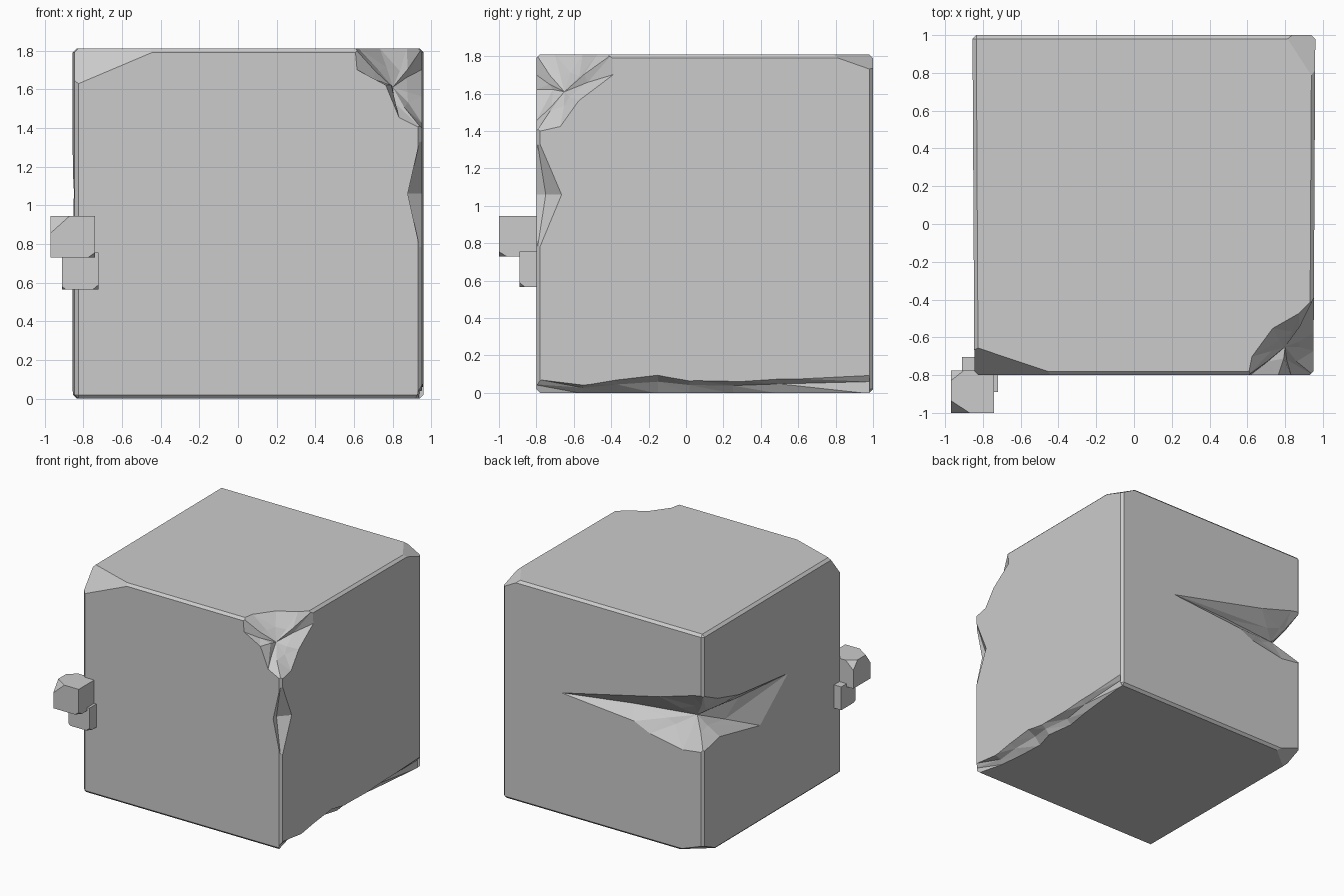
import bpy, bmesh, random
from mathutils import Vector as V

if "Cube" in bpy.data.objects:
    bpy.data.objects.remove(bpy.data.objects["Cube"])

random.seed(4)


def finish(bm, name):
    bmesh.ops.recalc_face_normals(bm, faces=bm.faces)
    me = bpy.data.meshes.new(name)
    bm.to_mesh(me)
    bm.free()
    ob = bpy.data.objects.new(name, me)
    bpy.context.collection.objects.link(ob)
    return ob


def chop(bm, a, b, c):
    """Slice off the corner lying outside the plane through three points."""
    a, b, c = V(a), V(b), V(c)
    n = (b - a).cross(c - a).normalized()
    mid = sum((v.co for v in bm.verts), V()) / len(bm.verts)
    if n.dot(mid - a) > 0:
        n = -n
    geom = bm.verts[:] + bm.edges[:] + bm.faces[:]
    r = bmesh.ops.bisect_plane(bm, geom=geom, plane_co=a, plane_no=n, clear_outer=True)
    edges = [e for e in bm.edges if e.is_boundary]
    bmesh.ops.holes_fill(bm, edges=edges, sides=0)


def block(name, lo, hi, bevel, chops, flare=0.0):
    """Box between two corners, lightly bevelled, with chopped corners."""
    bm = bmesh.new()
    bmesh.ops.create_cube(bm, size=1)
    for v in bm.verts:
        v.co = V([lo[i] if v.co[i] < 0 else hi[i] for i in range(3)])
        if v.co.y == hi[1]:
            v.co.x += flare if v.co.x > 0 else -flare
    if bevel:
        bmesh.ops.bevel(bm, geom=bm.edges[:], offset=bevel, segments=1, affect='EDGES')
    for pts in chops:
        chop(bm, *pts)
    return finish(bm, name)


def subtract(target, cutter):
    m = target.modifiers.new("carve", 'BOOLEAN')
    m.operation, m.solver, m.object = 'DIFFERENCE', 'EXACT', cutter
    bpy.context.view_layer.objects.active = target
    bpy.ops.object.modifier_apply(modifier=m.name)
    bpy.data.objects.remove(cutter)


def carve(target, ring, centre, outer, jitter=None):
    """Carve a dent: lip ring on the surface, deepest point, point outside."""
    bm = bmesh.new()
    c, o = V(centre), V(outer)
    lip = [bm.verts.new(V(p) + (o - c).normalized() * 0.004) for p in ring]
    inner, out = bm.verts.new(c), bm.verts.new(o)
    n = len(lip)
    mid = lip
    if jitter:
        mid = [bm.verts.new(v.co.lerp(c, 0.55) + V([random.uniform(-jitter, jitter) for _ in range(3)]))
               for v in lip]
    for i in range(n):
        j = (i + 1) % n
        if jitter:
            bm.faces.new((lip[i], lip[j], mid[i]))
            bm.faces.new((lip[j], mid[j], mid[i]))
        bm.faces.new((mid[i], mid[j], inner))
        bm.faces.new((lip[j], lip[i], out))
    subtract(target, finish(bm, "cutter"))


# main stone block with three clean corner chops
stone = block("stone_block", (-0.845, -0.80, 0), (0.95, 1.0, 1.81), 0.02, [
    ((-0.42, -0.80, 1.80), (-0.845, -0.80, 1.62), (-0.845, -0.65, 1.81)),
    ((0.80, 1.0, 1.81), (0.95, 0.77, 1.81), (0.95, 1.0, 1.73)),
    ((-0.61, 1.0, 0), (-0.855, 0.80, 0), (-0.855, 1.0, 0.09))], flare=0.01)

# broken front right top corner
carve(stone, [(0.60, -0.80, 1.81), (0.61, -0.80, 1.70), (0.76, -0.80, 1.62), (0.83, -0.80, 1.45),
              (0.95, -0.80, 1.39), (0.95, -0.67, 1.42), (0.95, -0.57, 1.56), (0.95, -0.385, 1.70),
              (0.95, -0.39, 1.81), (0.87, -0.47, 1.81), (0.73, -0.55, 1.81), (0.62, -0.70, 1.81)],
      (0.80, -0.65, 1.61), (1.5, -1.35, 2.3), 0.012)

# chip in the front right edge
carve(stone, [(0.95, -0.80, 1.39), (0.875, -0.80, 1.06), (0.95, -0.80, 0.72), (0.95, -0.66, 1.06)],
      (0.873, -0.75, 1.06), (1.4, -1.25, 1.06))

# long gash around the back left edge
carve(stone, [(0.45, 1, 1.0), (-0.22, 1, 0.944), (-0.365, 1, 0.88), (-0.667, 1, 0.825), (-0.855, 1, 0.85),
              (-0.854, 0.78, 0.90), (-0.85, 0.25, 0.79), (-0.848, -0.116, 1.08), (-0.852, 0.52, 1.15),
              (-0.854, 0.81, 1.23), (-0.855, 1, 1.32), (-0.76, 1, 1.30), (-0.457, 1, 1.21)],
      (-0.69, 0.84, 1.06), (-1.8, 2.0, 1.06), 0.012)

# worn bottom right edge: sections of y, lip height, lip on underside
worn = [(-0.83, 0.08, 0.93), (-0.55, 0.045, 0.86), (-0.37, 0.075, 0.84), (-0.15, 0.10, 0.83),
        (0.02, 0.07, 0.88), (0.25, 0.065, 0.85), (0.50, 0.08, 0.89), (0.98, 0.10, 0.94)]
bm = bmesh.new()
rows = []
for k, (y, z, x) in enumerate(worn):
    deep = ((x + 0.955) / 2 - 0.012 * (k % 2), y, z * 0.6)
    rows.append([bm.verts.new(p) for p in ((0.965, y, z), deep, (x, y, -0.004), (1.1, y, -0.15))])
for a, b in zip(rows, rows[1:]):
    for i in range(4):
        j = (i + 1) % 4
        bm.faces.new((a[i], a[j], b[j]))
        bm.faces.new((a[i], b[j], b[i]))
bm.faces.new(rows[0])
bm.faces.new(rows[-1])
subtract(stone, finish(bm, "cutter"))

# two small stones stuck on the front left edge
block("upper_small_stone", (-0.97, -1.0, 0.73), (-0.74, -0.775, 0.945), 0, [
    ((-0.97, -1.0, 0.855), (-0.87, -1.0, 0.945), (-0.97, -0.935, 0.945)),
    ((-0.74, -1.0, 0.755), (-0.775, -1.0, 0.73), (-0.74, -0.96, 0.73)),
    ((-0.97, -0.775, 0.88), (-0.90, -0.775, 0.945), (-0.97, -0.83, 0.945))])
block("lower_small_stone", (-0.91, -0.89, 0.565), (-0.72, -0.705, 0.755), 0, [
    ((-0.72, -0.89, 0.59), (-0.75, -0.89, 0.565), (-0.72, -0.86, 0.565)),
    ((-0.91, -0.89, 0.58), (-0.89, -0.89, 0.565), (-0.91, -0.87, 0.565))])
